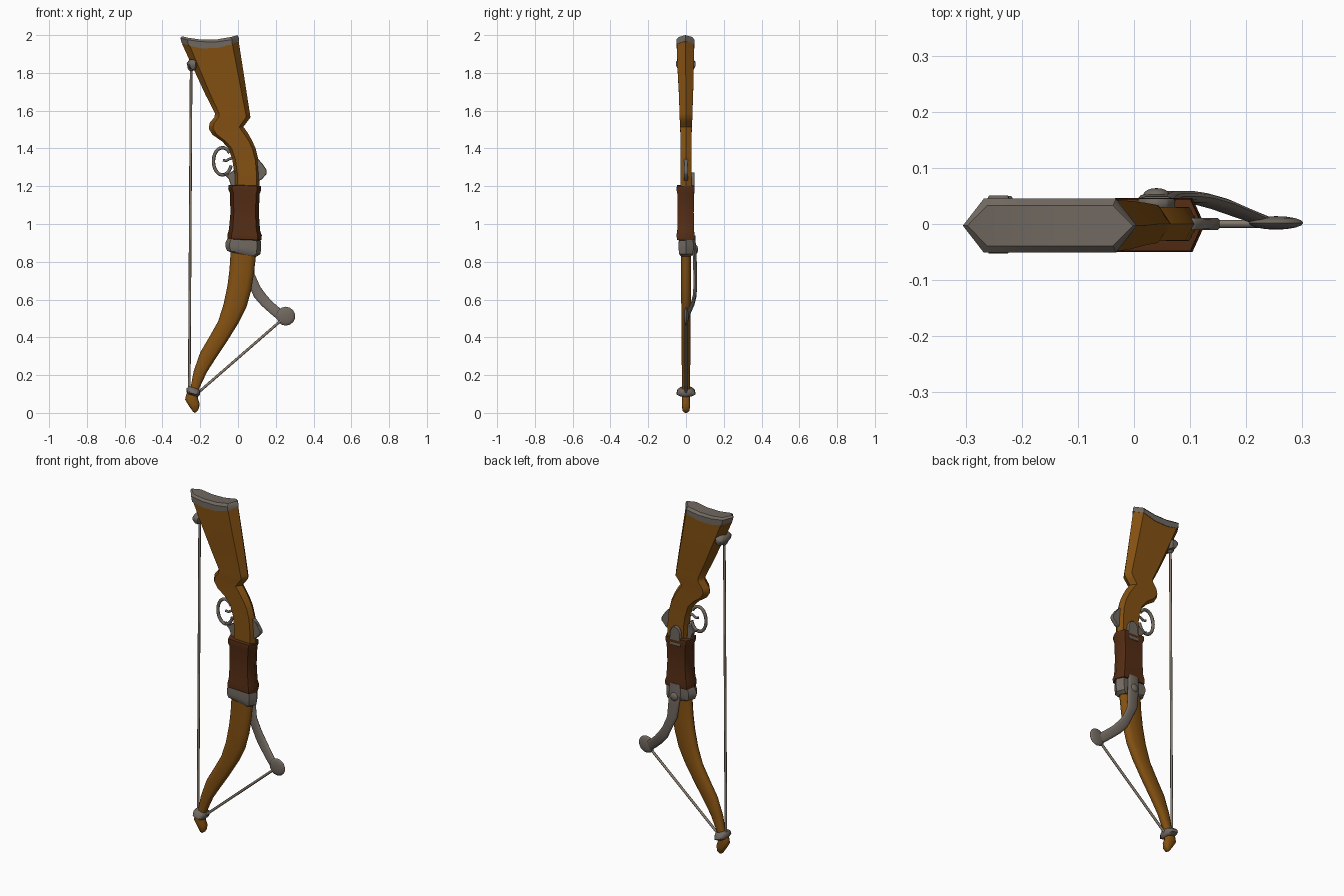
import bpy, bmesh, math
from mathutils import Vector


def material(name, rgb):
    m = bpy.data.materials.new(name)
    m.diffuse_color = (*rgb, 1)
    return m


WOOD = material("orange_brown_wood", (0.23, 0.082, 0.006))
LEATHER = material("dark_brown_leather", (0.09, 0.026, 0.007))
METAL = material("warm_grey_metal", (0.165, 0.14, 0.118))
CORD = material("pale_cord", (0.25, 0.205, 0.155))

# half cross-sections: (position across the width, position through the depth)
HEX = [(-1, 0), (-.76, 1), (-.3, 1), (.25, 1), (.76, 1), (1, 0)]
ROUND = [(-1, 0), (-.88, .6), (-.55, 1), (.55, 1), (.88, .6), (1, 0)]


def finish(name, bm, mat, angle=40):
    bmesh.ops.recalc_face_normals(bm, faces=bm.faces)
    me = bpy.data.meshes.new(name)
    bm.to_mesh(me)
    bm.free()
    me.materials.append(mat)
    ob = bpy.data.objects.new(name, me)
    bpy.context.collection.objects.link(ob)
    bpy.ops.object.select_all(action='DESELECT')
    ob.select_set(True)
    bpy.context.view_layer.objects.active = ob
    bpy.ops.object.shade_smooth_by_angle(angle=math.radians(angle))
    return ob


def loft(name, sections, mat, half=HEX, wave=None, angle=40):
    """Skin sections (x left, z left, x right, z right, half depth, y centre)."""
    bm = bmesh.new()
    n = len(half)
    ring = half + [(u, -v) for u, v in half[-2:0:-1]]
    rows = []
    for i, (xl, zl, xr, zr, hy, y0) in enumerate(sections):
        row = []
        for u, v in ring:
            t = (u + 1) / 2
            dz = wave[i] * (1 - u * u) if wave else 0
            row.append(bm.verts.new((xl + (xr - xl) * t, y0 - hy * v,
                                     zl + (zr - zl) * t + dz)))
        rows.append(row)
    k = len(ring)
    for a, b in zip(rows, rows[1:]):
        for j in range(k):
            bm.faces.new((a[j], a[(j + 1) % k], b[(j + 1) % k], b[j]))
    for row in (rows[0], rows[-1]):          # caps as strips front to back
        for j in range(n - 1):
            q = [row[j], row[j + 1], row[(k - j - 1) % k], row[(k - j) % k]]
            bm.faces.new(list(dict.fromkeys(q)))
    return finish(name, bm, mat, angle)


def prism(name, pts, hy, mat, y0=0):
    """Extrude an x-z outline through the depth, with softened edges."""
    bm = bmesh.new()
    f = bm.faces.new([bm.verts.new((x, y0 - hy, z)) for x, z in pts])
    r = bmesh.ops.extrude_face_region(bm, geom=[f])
    for v in r['geom']:
        if isinstance(v, bmesh.types.BMVert):
            v.co.y = y0 + hy
    bmesh.ops.bevel(bm, geom=bm.edges[:], offset=.003, segments=1, affect='EDGES')
    return finish(name, bm, mat)


def tube(name, pts, radius, mat, sides=8):
    """Sweep a circle along a path lying in an x-z plane."""
    bm = bmesh.new()
    pts = [Vector(p) for p in pts]
    rows = []
    for i, p in enumerate(pts):
        d = (pts[min(i + 1, len(pts) - 1)] - pts[max(i - 1, 0)]).normalized()
        side = d.cross(Vector((0, 1, 0))).normalized()
        up = side.cross(d)
        rows.append([bm.verts.new(p + radius * (math.cos(a) * side + math.sin(a) * up))
                     for a in (2 * math.pi * j / sides for j in range(sides))])
    for a, b in zip(rows, rows[1:]):
        for j in range(sides):
            bm.faces.new((a[j], a[(j + 1) % sides], b[(j + 1) % sides], b[j]))
    bm.faces.new(rows[0])
    bm.faces.new(rows[-1])
    return finish(name, bm, mat, 60)


def dome(name, centre, size, mat):
    bm = bmesh.new()
    bmesh.ops.create_uvsphere(bm, u_segments=14, v_segments=8, radius=1)
    for v in bm.verts:
        x, y, z = v.co
        v.co = (centre[0] + size[0] * x, centre[1] + size[1] * z, centre[2] + size[2] * y)
    return finish(name, bm, mat, 60)


# shoulder stock and grip, running down inside the leather wrap
loft("stock", [
    (-.297, 1.955, .004, 1.965, .046, -.003), (-.235, 1.82, .025, 1.83, .043, -.002),
    (-.175, 1.69, .045, 1.70, .038, 0), (-.122, 1.585, .063, 1.585, .034, 0),
    (-.125, 1.565, .066, 1.565, .034, 0), (-.15, 1.535, .048, 1.54, .032, 0),
    (-.155, 1.505, .028, 1.515, .031, 0), (-.135, 1.472, .05, 1.485, .03, 0),
    (-.085, 1.438, .073, 1.445, .03, 0), (-.05, 1.40, .093, 1.40, .029, 0),
    (-.03, 1.34, .108, 1.34, .029, 0), (-.02, 1.27, .114, 1.27, .03, 0),
    (-.02, 1.19, .115, 1.19, .03, 0), (-.03, .90, .10, .90, .03, 0)], WOOD)

# butt plate with a dipped lower edge and a hollow top
loft("butt_plate", [
    (-.298, 1.958, .005, 1.968, .048, -.003), (-.305, 1.985, .005, 1.985, .048, -.003),
    (-.297, 1.994, -.002, 2.0, .036, -.003)], METAL, wave=[-.035, -.022, -.022])

# lower limb with a hooked tip
loft("lower_limb", [
    (-.035, .93, .10, .93, .027, 0), (-.04, .84, .095, .83, .026, 0),
    (-.045, .76, .083, .73, .026, 0), (-.055, .68, .07, .65, .026, 0),
    (-.075, .58, .045, .56, .025, 0), (-.105, .485, .005, .48, .025, 0),
    (-.15, .405, -.06, .375, .024, 0), (-.2, .32, -.12, .285, .023, 0),
    (-.235, .22, -.165, .215, .022, 0), (-.25, .14, -.2, .14, .021, 0),
    (-.275, .095, -.213, .105, .021, 0), (-.28, .07, -.213, .078, .021, 0),
    (-.262, .04, -.203, .05, .021, 0), (-.238, .006, -.206, .026, .019, 0),
    (-.228, 0, -.214, .01, .01, 0)], WOOD, ROUND, angle=55)

# leather wrap with rolled ends
loft("leather_wrap", [
    (-.03, 1.208, .11, 1.202, .036, -.002), (-.05, 1.206, .121, 1.20, .046, -.002),
    (-.052, 1.185, .122, 1.18, .048, -.002), (-.043, 1.165, .115, 1.16, .044, -.002),
    (-.04, 1.06, .11, 1.06, .043, -.002), (-.048, .97, .117, .965, .044, -.002),
    (-.056, .945, .126, .94, .048, -.002), (-.055, .922, .124, .915, .046, -.002),
    (-.03, .918, .11, .912, .034, -.002)], LEATHER, angle=50)

# metal collar under the wrap
loft("collar", [
    (-.053, .93, .118, .93, .037, 0), (-.067, .90, .123, .89, .039, 0),
    (-.067, .88, .122, .865, .039, 0), (-.058, .858, .118, .84, .037, 0),
    (-.035, .85, .098, .827, .029, 0)], METAL)

# side arm on the back, curving out and in to the string wheel
loft("side_arm", [
    (.005, .94, .075, .94, .009, .04), (.007, .85, .08, .85, .01, .045),
    (.02, .75, .088, .735, .01, .049), (.06, .665, .117, .67, .01, .049),
    (.087, .61, .143, .633, .009, .046), (.125, .567, .178, .592, .009, .036),
    (.17, .527, .215, .56, .008, .02), (.22, .485, .25, .53, .008, .004)],
    METAL, ROUND, angle=55)
dome("pivot_bolt", (.04, .052, .865), (.024, .012, .024), METAL)
dome("string_wheel", (.253, .002, .512), (.05, .012, .05), METAL)

# rounded plate end above the wrap on the back
prism("back_tab", [(.005, 1.16), (.075, 1.16), (.073, 1.24), (.06, 1.265),
                   (.04, 1.274), (.02, 1.265), (.007, 1.24)], .009, METAL, .036)

# trigger group and hammer
guard = []
for i in range(23):
    a = math.radians(38 + 304 * i / 22)
    guard.append((-.082 + .048 * math.cos(a), 0, 1.332 + .072 * math.sin(a)))
tube("trigger_guard", guard, .009, METAL)
prism("guard_bracket", [(-.085, 1.272), (-.055, 1.262), (-.015, 1.29), (-.012, 1.195),
                        (-.035, 1.195), (-.05, 1.24)], .011, METAL)
tube("trigger", [(-.02, 0, 1.35), (-.045, 0, 1.345), (-.062, 0, 1.335), (-.08, 0, 1.338)],
     .007, METAL)
prism("hammer", [(.09, 1.345), (.108, 1.343), (.13, 1.318), (.152, 1.285), (.152, 1.265),
                 (.125, 1.235), (.09, 1.222)], .011, METAL)

# string anchors: clamp on the stock, ring on the tip
loft("upper_anchor", [
    (-.258, 1.87, -.235, 1.872, .04, -.001), (-.272, 1.85, -.212, 1.86, .052, -.001),
    (-.268, 1.838, -.212, 1.842, .052, -.001), (-.255, 1.82, -.222, 1.818, .042, -.001)],
    METAL, ROUND, angle=55)
dome("upper_knob", (-.247, 0, 1.83), (.02, .022, .022), METAL)
loft("lower_anchor", [
    (-.258, .142, -.2, .122, .028, 0), (-.272, .13, -.2, .11, .045, 0),
    (-.274, .112, -.203, .093, .05, 0), (-.266, .10, -.212, .085, .034, 0)],
    METAL, ROUND, angle=55)

# strings
tube("long_string", [(-.248, 0, 1.84), (-.258, 0, .11)], .007, CORD)
tube("short_string", [(-.225, 0, .095), (.235, 0, .495)], .007, CORD)
